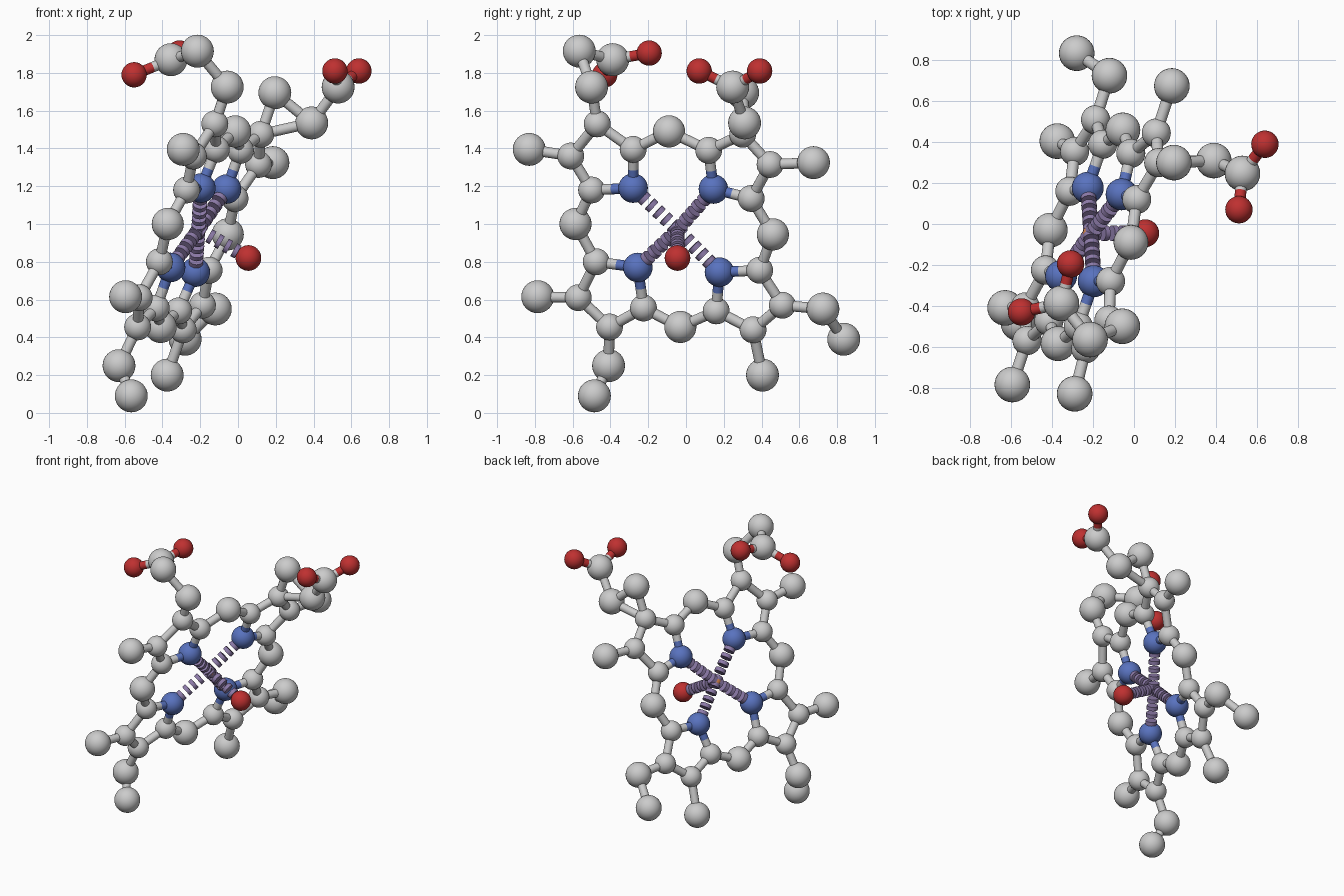
import bpy, bmesh
from mathutils import Vector, Matrix

if "Cube" in bpy.data.objects:
    bpy.data.objects.remove(bpy.data.objects["Cube"])

STICK, DASH = 0.028, 0.038
COLOURS = {"nitrogen": (0.10, 0.17, 0.52, 1), "oxygen": (0.52, 0.03, 0.03, 1),
           "metal": (0.70, 0.25, 0.08, 1), "dash": (0.27, 0.20, 0.40, 1)}


def material(kind):
    if kind not in COLOURS:
        return None
    mat = bpy.data.materials.get(kind) or bpy.data.materials.new(kind)
    mat.diffuse_color = COLOURS[kind]
    mat.use_nodes = True
    mat.node_tree.nodes["Principled BSDF"].inputs["Base Color"].default_value = mat.diffuse_color
    return mat


parts = {}


def part(name, kind):
    if name not in parts:
        parts[name] = (bmesh.new(), kind)
    return parts[name][0]


def ball(name, kind, p, r):
    bmesh.ops.create_uvsphere(part(name, kind), u_segments=32, v_segments=16,
                              radius=r, matrix=Matrix.Translation(p))


def rod(name, kind, a, b, r):
    d = b - a
    m = Matrix.Translation((a + b) / 2) @ d.to_track_quat('Z', 'Y').to_matrix().to_4x4()
    bmesh.ops.create_cone(part(name, kind), cap_ends=True, segments=20,
                          radius1=r, radius2=r, depth=d.length, matrix=m)


def bond(a, b):
    # each half of a stick takes the colour of its own atom
    mid = (a[0] + b[0]) / 2
    for p, kind in (a, b):
        rod(kind + "_sticks", kind, p, mid, STICK)


def dashed(a, b, n=6):
    for i in range(n):
        rod("dashed_links", "dash", a.lerp(b, (i + 0.25) / n), a.lerp(b, (i + 0.75) / n), DASH)


def atom(p, kind="carbon", r=0.087):
    p = Vector(p)
    ball(kind + "_balls", kind, p, r)
    return (p, kind)


def on_plane(y, z, dx=0.0):
    # the big ring lies on one tilted plane
    return (-0.21 + 0.325 * (y + 0.05) + 0.40 * (z - 0.97) + dx, y, z)


# Four five-sided rings: nitrogen, then four carbons in order
RINGS = [
    [(-.28, 1.19), (-.50, 1.18), (-.61, 1.36), (-.47, 1.53), (-.28, 1.395)],
    [(.145, 1.185), (.12, 1.39), (.30, 1.475, .015), (.445, 1.315, .02), (.345, 1.135)],
    [(.177, .745), (.39, .755), (.51, .57), (.355, .44), (.16, .54)],
    [(-.255, .77), (-.225, .555), (-.405, .455), (-.57, .61), (-.475, .80)],
]
# Carbons bridging each ring to the next
BRIDGES = [(-.09, 1.49), (.46, .945), (-.03, .455), (-.585, 1.0)]

metal = Vector((-.21, -.045, .97))
ball("metal_centre", "metal", metal, 0.04)

rings = []
for ring in RINGS:
    atoms = [atom(on_plane(*p), "nitrogen" if i == 0 else "carbon", 0.078 if i == 0 else 0.071)
             for i, p in enumerate(ring)]
    for i in range(5):
        bond(atoms[i], atoms[(i + 1) % 5])
    dashed(metal, atoms[0][0])
    rings.append(atoms)

for i, p in enumerate(BRIDGES):
    c = atom(on_plane(*p), r=0.085)
    bond(rings[i][4], c)
    bond(c, rings[(i + 1) % 4][1])

# Oxygen bound to the metal
water = atom((.055, -.045, .82), "oxygen", 0.068)
dashed(metal, water[0])


def chain(start, *points):
    made = []
    for p in points:
        nxt = atom(p)
        bond(start, nxt)
        made.append(nxt)
        start = nxt
    return made


def acid(carbon, *oxygens):
    for p in oxygens:
        bond(carbon, atom(p, "oxygen", 0.067))


# Single carbon side groups
chain(rings[0][2], (-.29, -.83, 1.395))
chain(rings[1][3], (.185, .675, 1.325))
chain(rings[2][3], (-.375, .405, .20))
chain(rings[3][3], (-.595, -.785, .615))

# Two-carbon side groups
chain(rings[2][2], (-.12, .725, .55), (-.28, .835, .39))
chain(rings[3][2], (-.63, -.41, .25), (-.565, -.485, .09))

# Acid arms; the second one closes a small triangle
arm = chain(rings[0][3], (-.057, -.50, 1.725), (-.215, -.565, 1.915), (-.355, -.388, 1.87))
acid(arm[-1], (-.31, -.195, 1.905), (-.55, -.43, 1.79))
arm = chain(rings[1][2], (.195, .30, 1.695), (.39, .31, 1.535), (.53, .247, 1.725))
bond(rings[1][2], arm[1])
acid(arm[-1], (.64, .39, 1.81), (.513, .07, 1.81))

# Turn the gathered meshes into objects
for name, (bm, kind) in parts.items():
    mesh = bpy.data.meshes.new(name)
    bm.to_mesh(mesh)
    bm.free()
    obj = bpy.data.objects.new(name, mesh)
    bpy.context.collection.objects.link(obj)
    if material(kind):
        mesh.materials.append(material(kind))
    bpy.ops.object.select_all(action='DESELECT')
    obj.select_set(True)
    bpy.context.view_layer.objects.active = obj
    bpy.ops.object.shade_smooth_by_angle()
